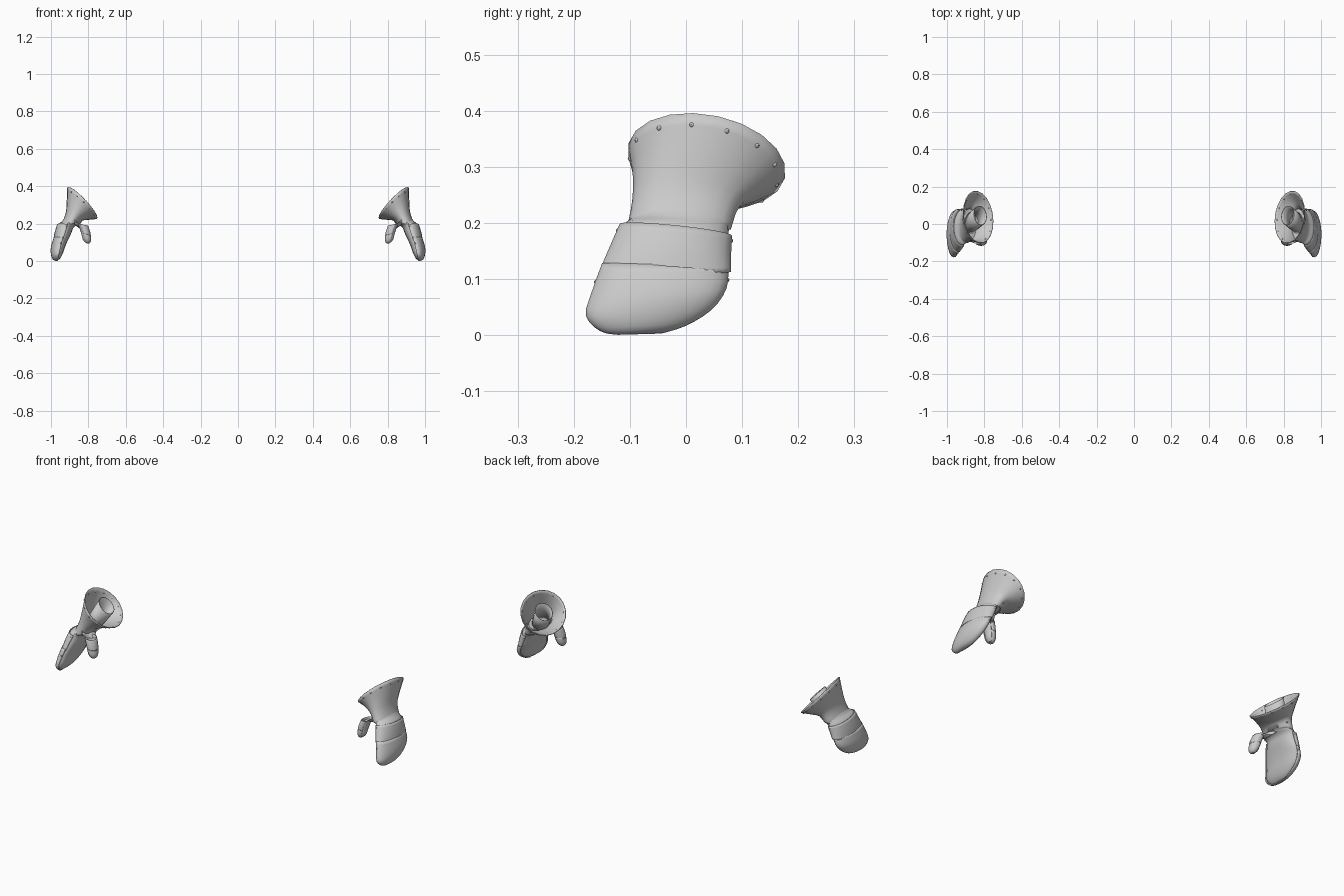
import bpy, bmesh, math
from mathutils import Vector

if "Cube" in bpy.data.objects:
    bpy.data.objects.remove(bpy.data.objects["Cube"])


def ring(c, u, v):
    return Vector(c), Vector(u), Vector(v)


def smooth_rings(rings, n):
    """Catmull-Rom interpolation of centre and half-axes along the loft."""
    out = []
    for i in range(len(rings) - 1):
        a, b = rings[i], rings[i + 1]
        p, q = rings[max(i - 1, 0)], rings[min(i + 2, len(rings) - 1)]
        for k in range(n):
            t = k / n
            out.append(tuple(
                0.5 * (2 * b0 + (b1 - a0) * t + (2 * a0 - 5 * b0 + 4 * b1 - c1) * t * t
                       + (3 * b0 - a0 - 3 * b1 + c1) * t ** 3)
                for a0, b0, b1, c1 in zip(p, a, b, q)))
    return out + [rings[-1]]


def at(r, ang, inner=1.0):
    k = math.cos(ang)
    return r[0] + r[1] * (k if k > 0 else k * inner) + r[2] * math.sin(ang)


def finish(name, bm, thick=0.0, angle=40):
    bmesh.ops.recalc_face_normals(bm, faces=bm.faces[:])
    me = bpy.data.meshes.new(name)
    bm.to_mesh(me)
    bm.free()
    ob = bpy.data.objects.new(name, me)
    bpy.context.collection.objects.link(ob)
    if thick:
        s = ob.modifiers.new("thickness", 'SOLIDIFY')
        s.thickness, s.offset = thick, 0
    m = ob.modifiers.new("other_hand", 'MIRROR')
    m.use_mirror_merge = False
    bpy.ops.object.select_all(action='DESELECT')
    ob.select_set(True)
    bpy.context.view_layer.objects.active = ob
    bpy.ops.object.shade_smooth_by_angle(angle=math.radians(angle))
    return ob


def loft(name, rings, segs=20, arc=None, inner=1.0, caps=(False, False), thick=0.0, n=3):
    """Skin elliptical rings; arc = half-angle in degrees for an open shell."""
    bm = bmesh.new()
    rows = []
    for r in smooth_rings(rings, n):
        if arc:
            h = math.radians(arc)
            angs = [-h + 2 * h * k / segs for k in range(segs + 1)]
        else:
            angs = [2 * math.pi * k / segs for k in range(segs)]
        rows.append([bm.verts.new(at(r, a, inner)) for a in angs])
    for a, b in zip(rows, rows[1:]):
        cnt = len(a)
        for k in range(cnt - 1 if arc else cnt):
            j = (k + 1) % cnt
            bm.faces.new((a[k], a[j], b[j], b[k]))
    if caps[0]:
        bm.faces.new(rows[0])
    if caps[1]:
        bm.faces.new(rows[-1])
    return finish(name, bm, thick)


# Flared cuff
cuff = [ring((.832, .037, .311), (.080, .020, .079), (.002, .138, -.030)),
        ring((.856, .018, .270), (.058, .006, .045), (.001, .111, -.017)),
        ring((.878, .000, .235), (.042, 0, .018), (0, .094, -.004)),
        ring((.900, -.012, .193), (.045, 0, -.003), (0, .090, -.004))]
loft("cuff", cuff, thick=.004)

# Inner sleeve tube
loft("sleeve", [ring((.880, -.002, .21), (.033, 0, .015), (0, .055, 0)),
                ring((.822, .046, .322), (.034, .008, .032), (0, .050, -.010))], thick=.003, n=1)

# Overlapping hand plates
plate1 = [ring((.917, -.018, .187), (.048, 0, .008), (0, .098, -.010)),
          ring((.930, -.028, .150), (.048, 0, .002), (0, .106, -.006)),
          ring((.941, -.036, .116), (.045, 0, -.006), (0, .114, -.003))]
plate2 = [ring((.941, -.037, .125), (.042, 0, 0), (0, .110, -.003)),
          ring((.955, -.048, .080), (.043, 0, -.006), (0, .118, .004)),
          ring((.963, -.066, .041), (.035, 0, -.004), (0, .110, .006)),
          ring((.967, -.076, .014), (.022, 0, -.003), (0, .075, .005)),
          ring((.968, -.083, .004), (.006, 0, 0), (0, .038, .001))]
loft("knuckle_plate", plate1, segs=16, arc=100, thick=.005)
loft("finger_plate", plate2, segs=16, arc=100, thick=.005)

# Mitten glove body under the plates
glove = [ring((.877, -.004, .234), (.039, 0, .017), (0, .086, 0)),
         ring((.893, -.010, .205), (.046, 0, .010), (0, .089, -.003))]
glove += [(c, u * .94, v * .95) for c, u, v in (plate1 + plate2[1:])]
loft("glove", glove, inner=.85, caps=(True, True))

# Thumb glove, with a broad root merging into the palm, and its two plates
thumb = [ring((.885, -.030, .205), (.035, 0, .030), (0, .058, 0)),
         ring((.855, -.058, .202), (.027, 0, .022), (0, .043, 0)),
         ring((.830, -.077, .185), (.026, 0, .010), (0, .032, 0)),
         ring((.816, -.084, .150), (.024, 0, .004), (0, .028, 0)),
         ring((.810, -.087, .116), (.020, 0, 0), (0, .024, 0)),
         ring((.808, -.089, .098), (.009, 0, 0), (0, .010, 0))]
loft("thumb", thumb, segs=14, caps=(True, True))


def thumb_shell(name, z_rows):
    loft(name, [ring(c, (-a, 0, -a * .2), (0, -b, 0)) for c, a, b in z_rows],
         segs=12, arc=115, thick=.004)


thumb_shell("thumb_upper_plate", [((.833, -.077, .195), .029, .034),
                                  ((.822, -.082, .168), .028, .032),
                                  ((.816, -.085, .144), .027, .030)])
thumb_shell("thumb_tip_plate", [((.817, -.084, .150), .027, .030),
                                ((.811, -.087, .120), .024, .027),
                                ((.808, -.089, .102), .015, .017),
                                ((.807, -.089, .096), .004, .005)])

# Rivets around the cuff rim and at the plate ends
bm = bmesh.new()


def rivet(p, r=.0045):
    for v in bmesh.ops.create_uvsphere(bm, u_segments=8, v_segments=6, radius=r)['verts']:
        v.co += p


cuff_fine = smooth_rings(cuff, 6)
for k in range(13):
    rivet(at(cuff_fine[2], 2 * math.pi * (k + .4) / 13))
for rows, i in ((plate1, 1), (plate2, 2)):
    fine = smooth_rings(rows, 3)
    for side in (-1, 1):
        rivet(at(fine[i], math.radians(92 * side)))
for side in (-1, 1):
    rivet(at(cuff_fine[14], math.radians(110 * side)))
finish("rivets", bm)
